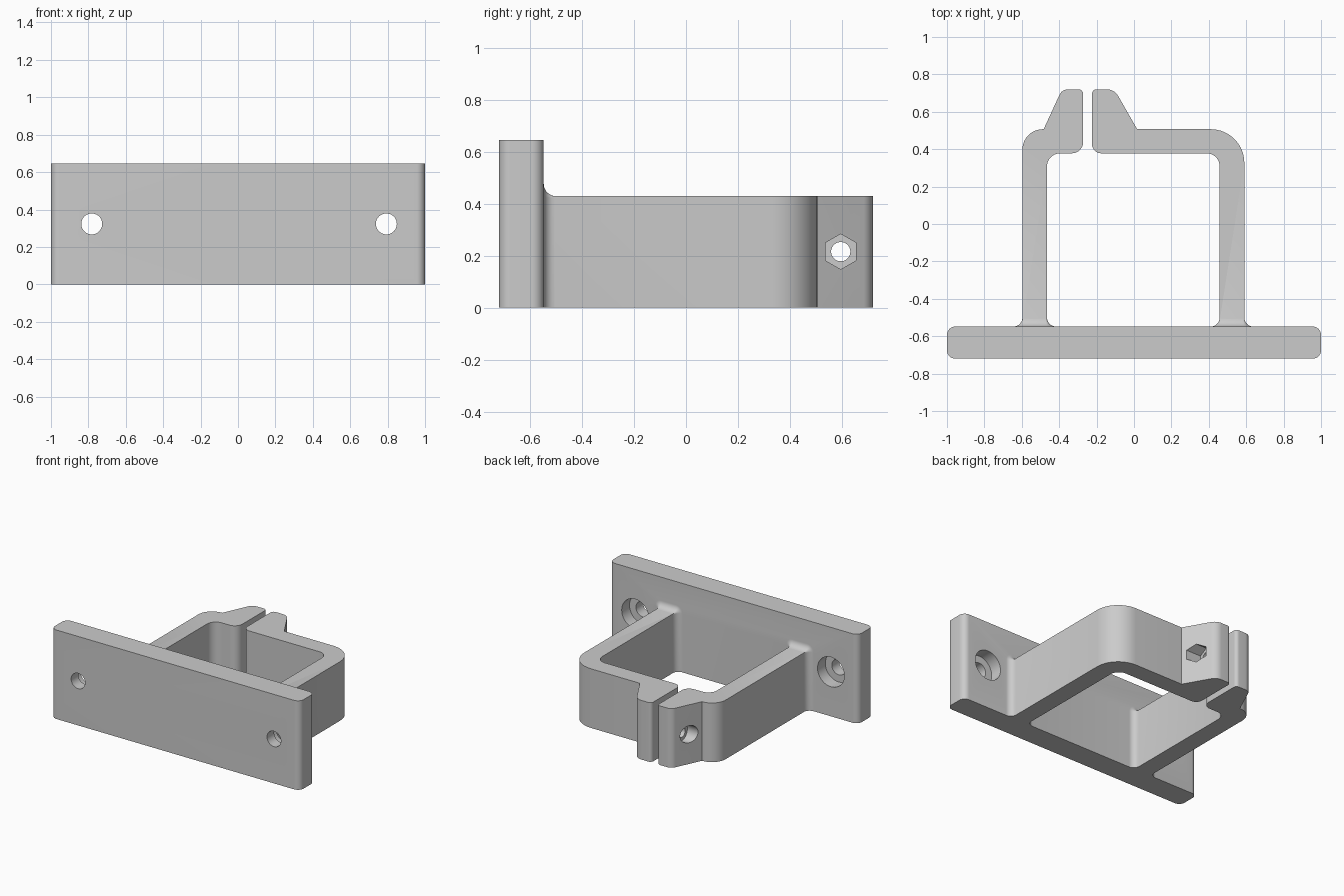
import bpy, bmesh, math
from mathutils import Vector, Matrix

old = bpy.data.objects.get("Cube")
if old:
    bpy.data.objects.remove(old, do_unlink=True)

GREY = (0.6, 0.6, 0.6, 1)
mat = bpy.data.materials.new("plain grey")
mat.use_nodes = True
mat.diffuse_color = GREY
mat.node_tree.nodes["Principled BSDF"].inputs["Base Color"].default_value = GREY

PLATE_BACK = -0.548
ARM_H = 0.43
LEGS = ((-0.597, -0.465), (0.458, 0.59))


def make(name, bm):
    bm.normal_update()
    mesh = bpy.data.meshes.new(name)
    bm.to_mesh(mesh)
    bm.free()
    mesh.materials.append(mat)
    ob = bpy.data.objects.new(name, mesh)
    bpy.context.collection.objects.link(ob)
    return ob


def rounded(corners, steps=10):
    """Outline from (x, y, radius) corners, each replaced by a tangent arc."""
    out = []
    for i, (x, y, r) in enumerate(corners):
        p = Vector((x, y))
        if r == 0:
            out.append(p)
            continue
        a = (Vector(corners[i - 1][:2]) - p).normalized()
        b = (Vector(corners[(i + 1) % len(corners)][:2]) - p).normalized()
        half = a.angle(b) / 2
        mid = p + (a + b).normalized() * r / math.sin(half)
        start = p + a * r / math.tan(half) - mid
        end = p + b * r / math.tan(half) - mid
        sweep = start.angle_signed(end)
        out += [mid + Matrix.Rotation(-sweep * k / steps, 2) @ start
                for k in range(steps + 1)]
    return out


def extrude(name, outline, bottom, top):
    """Solid from an anticlockwise outline."""
    bm = bmesh.new()
    low = [bm.verts.new((p.x, p.y, bottom)) for p in outline]
    high = [bm.verts.new((p.x, p.y, top)) for p in outline]
    bm.faces.new(low[::-1])
    bm.faces.new(high)
    for i in range(len(low)):
        bm.faces.new((low[i - 1], low[i], high[i], high[i - 1]))
    return make(name, bm)


def combine(target, other, operation):
    mod = target.modifiers.new(other.name, "BOOLEAN")
    mod.operation = operation
    mod.solver = "EXACT"
    mod.object = other
    bpy.context.view_layer.objects.active = target
    bpy.ops.object.modifier_apply(modifier=mod.name)
    bpy.data.objects.remove(other, do_unlink=True)


def drill(target, axis, start, end, centre, radius, sides=40):
    """Cut a straight hole along x or y; centre is (other axis, z)."""
    bm = bmesh.new()
    bmesh.ops.create_cone(bm, cap_ends=True, segments=sides, radius1=radius,
                          radius2=radius, depth=abs(end - start))
    mid = (start + end) / 2
    if axis == "X":
        # a corner of the hexagon points straight up
        turn = Matrix(((0, 0, 1, 0), (1, 0, 0, 0), (0, 1, 0, 0), (0, 0, 0, 1)))
        place = Vector((mid, centre[0], centre[1]))
    else:
        turn = Matrix.Rotation(math.pi / 2, 4, "X")
        place = Vector((centre[0], mid, centre[1]))
    bm.transform(Matrix.Translation(place) @ turn)
    cutter = make("hole_cutter", bm)
    cutter.hide_render = True
    combine(target, cutter, "DIFFERENCE")


def leg_root(x0, x1, r=0.047, steps=10, inset=0.006):
    """Flared foot of a leg: rounded sections that widen towards the plate."""
    bm = bmesh.new()
    rows = [(PLATE_BACK - 0.03, r)]
    for k in range(steps):
        a = math.pi / 2 * k / steps
        rows.append((PLATE_BACK + r * (1 - math.cos(a)), r * (1 - math.sin(a))))
    rows.append((PLATE_BACK + r + 0.01, -0.004))
    rings = []
    for y, f in rows:
        c = f + inset
        pts = [(x1 + f, -0.04)]
        for cx, first in ((x1 - inset, 0), (x0 + inset, math.pi / 2)):
            for k in range(7):
                a = first + math.pi / 2 * k / 6
                pts.append((cx + c * math.cos(a), ARM_H - inset + c * math.sin(a)))
        pts.append((x0 - f, -0.04))
        rings.append([bm.verts.new((x, y, z)) for x, z in pts])
    for a, b in zip(rings, rings[1:]):
        for i in range(len(a)):
            bm.faces.new((a[i], a[i - 1], b[i - 1], b[i]))
    bm.faces.new(rings[0])
    bm.faces.new(rings[-1][::-1])
    return make("leg_root", bm)


# Wall plate with rounded upright edges
R = 0.045
bracket = extrude("clamp_bracket", rounded([
    (-1, -0.72, R), (1, -0.72, R), (1, PLATE_BACK, R), (-1, PLATE_BACK, R)]), -0.03, 0.647)

# Split square loop with two clamping ears
(lo, li), (ri, ro) = LEGS
foot = PLATE_BACK - 0.05
arms = {
    "nut_arm": [
        (ro, foot, 0), (ro, 0.507, 0.18), (0.017, 0.507, 0), (-0.105, 0.72, 0.07),
        (-0.225, 0.72, 0.025), (-0.225, 0.378, 0.05), (ri, 0.378, 0.07), (ri, foot, 0)],
    "bolt_arm": [
        (li, foot, 0), (li, 0.378, 0.07), (-0.272, 0.378, 0.06), (-0.272, 0.72, 0.025),
        (-0.385, 0.72, 0.05), (-0.483, 0.507, 0), (lo, 0.507, 0.11), (lo, foot, 0)]}
for name, corners in arms.items():
    combine(bracket, extrude(name, rounded(corners), -0.02, ARM_H), "UNION")
for x0, x1 in LEGS:
    combine(bracket, leg_root(x0, x1), "UNION")

# Trim every part level with the ground
trim = extrude("base_trim", rounded([(-2, -2, 0), (2, -2, 0), (2, 2, 0), (-2, 2, 0)]), -1, 0)
combine(bracket, trim, "DIFFERENCE")

# Counterbored screw holes through the plate
for x in (-0.782, 0.793):
    drill(bracket, "Y", -0.8, -0.5, (x, 0.323), 0.056)
    drill(bracket, "Y", PLATE_BACK - 0.09, -0.5, (x, 0.323), 0.108)

# Clamp bolt hole, hexagonal nut pocket and round head recess
BOLT = (0.596, 0.216)
drill(bracket, "X", -0.55, 0.1, BOLT, 0.037)
drill(bracket, "X", -0.12, 0.1, BOLT, 0.068, 6)
drill(bracket, "X", -0.55, -0.385, BOLT, 0.062)

bpy.ops.object.select_all(action="DESELECT")
bracket.select_set(True)
bpy.context.view_layer.objects.active = bracket
bpy.ops.object.shade_smooth_by_angle(angle=math.radians(30))
